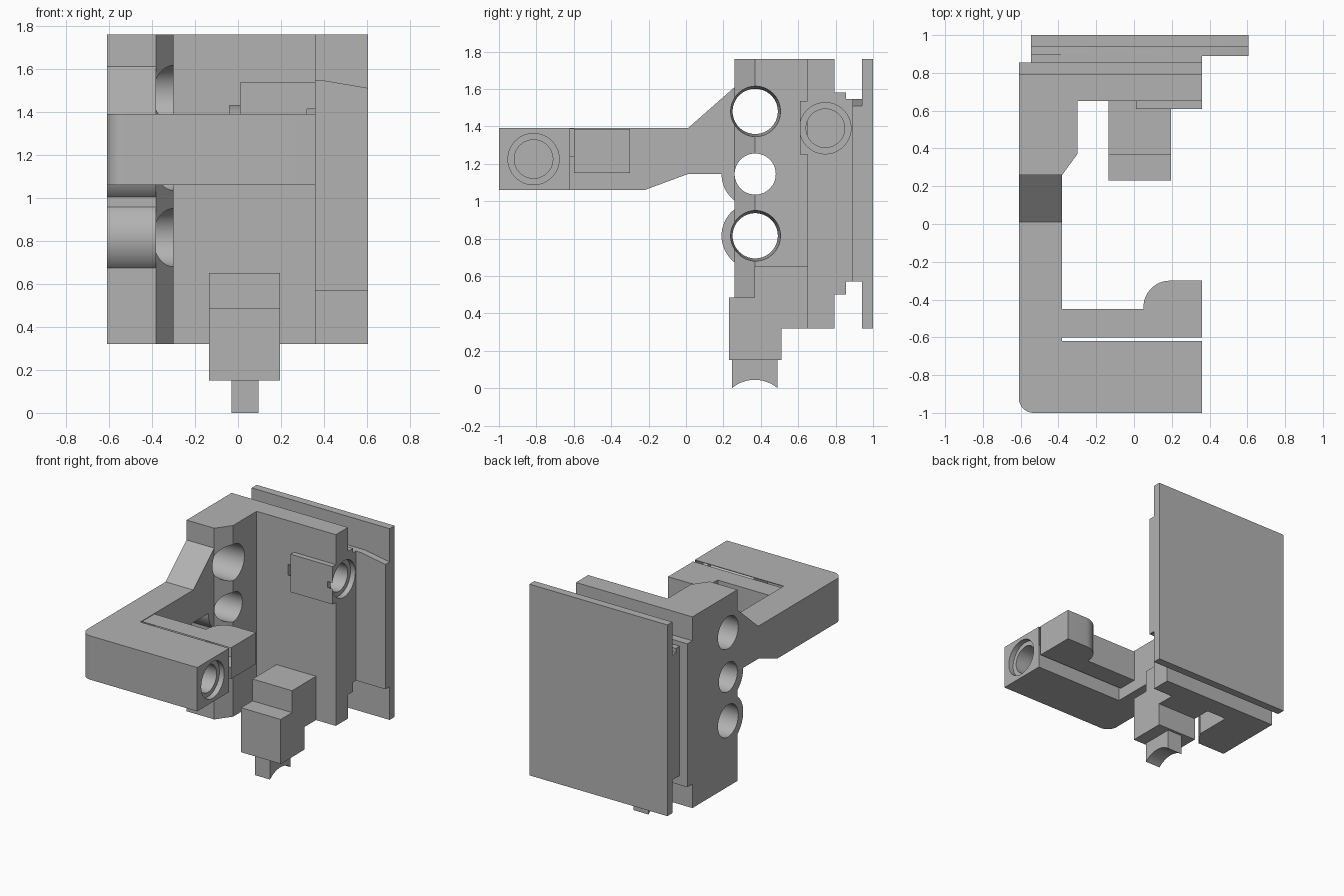
import bpy, bmesh, math
from mathutils import Matrix, Vector

cube = bpy.data.objects.get("Cube")
if cube:
    bpy.data.objects.remove(cube, do_unlink=True)

grey = bpy.data.materials.new("plain_grey")
grey.use_nodes = True
COLOUR = (0.45, 0.45, 0.45, 1)
grey.diffuse_color = COLOUR
grey.node_tree.nodes["Principled BSDF"].inputs["Base Color"].default_value = COLOUR


def make_object(name, bm):
    bmesh.ops.recalc_face_normals(bm, faces=bm.faces)
    mesh = bpy.data.meshes.new(name)
    bm.to_mesh(mesh)
    bm.free()
    mesh.materials.append(grey)
    ob = bpy.data.objects.new(name, mesh)
    bpy.context.scene.collection.objects.link(ob)
    return ob


def prism(name, axis, outline, low, high):
    """Extrude an outline (the two other axes, in xyz order) along an axis."""
    bm = bmesh.new()
    verts = []
    for a, b in outline:
        co = [a, b]
        co.insert("xyz".index(axis), low)
        verts.append(bm.verts.new(co))
    face = bm.faces.new(verts)
    ext = bmesh.ops.extrude_face_region(bm, geom=[face])["geom"]
    shift = Vector([high - low if c == axis else 0 for c in "xyz"])
    bmesh.ops.translate(bm, vec=shift,
                        verts=[g for g in ext if isinstance(g, bmesh.types.BMVert)])
    return make_object(name, bm)


def box(name, x, y, z):
    return prism(name, "z", [(x[0], y[0]), (x[1], y[0]), (x[1], y[1]), (x[0], y[1])], *z)


def rod(name, x0, x1, y, z, r0, r1=None):
    """Cylinder or cone along x."""
    bm = bmesh.new()
    place = Matrix.Translation(((x0 + x1) / 2, y, z)) @ Matrix.Rotation(math.pi / 2, 4, "Y")
    bmesh.ops.create_cone(bm, cap_ends=True, segments=64, radius1=r0,
                          radius2=r0 if r1 is None else r1, depth=x1 - x0, matrix=place)
    return make_object(name, bm)


def arc(cx, cy, r, start, end, steps=12):
    angles = [math.radians(start + (end - start) * i / steps) for i in range(steps + 1)]
    return [(cx + r * math.cos(a), cy + r * math.sin(a)) for a in angles]


def combine(target, others, operation):
    """Apply a boolean with each helper, then discard the helper."""
    for other in others:
        other.hide_render = True
        mod = target.modifiers.new("combine", "BOOLEAN")
        mod.object, mod.operation, mod.solver = other, operation, "EXACT"
        bpy.context.view_layer.objects.active = target
        bpy.ops.object.modifier_apply(modifier=mod.name)
        bpy.data.objects.remove(other, do_unlink=True)


LEFT, INNER, RIGHT = -0.61, -0.38, 0.36

# Main body: front plate, chamfered side column and raised boss
body = prism("main_body", "z", [
    (LEFT, 0.26), (INNER, 0.26), (-0.30, 0.37), (-0.30, 0.65),
    (RIGHT, 0.65), (RIGHT, 0.795), (LEFT, 0.795)], 0.32, 1.76)
combine(body, [
    box("boss", (0.01, RIGHT), (0.61, 0.7), (1.25, 1.535)),
    box("rear_step", (LEFT, RIGHT), (0.75, 0.855), (0.50, 1.58)),
    # Swept arm root and the bulges around the lower two holes
    prism("arm_root", "x", [
        (-0.7, 1.06), (-0.22, 1.06), (0.01, 1.145), (0.3, 1.145),
        (0.3, 1.61), (0.26, 1.61), (0.01, 1.39), (-0.7, 1.39)], LEFT, INNER),
    rod("middle_bulge", LEFT, INNER, 0.37, 1.145, 0.18),
    rod("lower_bulge", LEFT, INNER, 0.37, 0.815, 0.18),
    # Front crossbar with one rounded corner
    prism("crossbar", "z", arc(LEFT + 0.08, -0.92, 0.08, 180, 270) + [
        (RIGHT, -1), (RIGHT, -0.62), (INNER, -0.62), (INNER, -0.5), (LEFT, -0.5)], 1.06, 1.39),
    # Pad behind the crossbar, hung from a thin bridge above a slot
    prism("clamp_pad", "z", [(INNER - 0.02, -0.60), (RIGHT, -0.60), (RIGHT, -0.30)]
          + arc(0.19, -0.44, 0.14, 90, 180) + [(0.05, -0.45), (INNER - 0.02, -0.45)],
          1.15, 1.385),
    box("pad_bridge", (INNER - 0.02, RIGHT), (-0.65, -0.58), (1.24, 1.385)),
], "UNION")

# Rear slide with sloping shoulders, and back plate
combine(body, [
    box("slide_neck", (-0.545, RIGHT), (0.84, 0.9), (0.57, 1.545)),
    prism("slide", "y", [(-0.545, 0.57), (0.605, 0.57), (0.605, 1.51), (0.40, 1.545),
                         (-0.34, 1.545), (-0.545, 1.51)], 0.89, 0.95),
    box("back_plate", (-0.545, 0.605), (0.94, 1.0), (0.32, 1.76)),
], "UNION")

# Holes through the column, then stepped bores in the crossbar and boss
cutters = [rod("taper_hole", -0.63, -0.28, 0.37, z, 0.12, 0.136) for z in (1.48, 0.815)]
cutters.append(rod("straight_hole", -0.63, -0.28, 0.37, 1.145, 0.11))
for y, z in ((-0.815, 1.225), (0.745, 1.39)):
    cutters += [rod("counterbore", RIGHT - 0.04, RIGHT + 0.02, y, z, 0.137),
                rod("bore", RIGHT - 0.4, RIGHT + 0.02, y, z, 0.103)]
combine(body, cutters, "DIFFERENCE")

# Lower bracket: stepped block with a saddle-ended foot
bracket = prism("lower_bracket", "x", [
    (0.23, 0.15), (0.51, 0.15), (0.51, 0.32), (0.65, 0.32), (0.65, 0.65),
    (0.365, 0.65), (0.365, 0.485), (0.23, 0.485)], -0.135, 0.195)
half, rise = 0.1225, 0.045
radius = (half ** 2 + rise ** 2) / (2 * rise)
sweep = math.degrees(math.asin(half / radius))
foot = prism("saddle_foot", "x", [(0.49, 0.15), (0.245, 0.15)]
             + arc(0.3675, rise - radius, radius, 90 + sweep, 90 - sweep), -0.03, 0.095)

# Smooth the bores and curves, keep the machined edges crisp
for ob in (body, bracket, foot):
    bpy.ops.object.select_all(action="DESELECT")
    ob.select_set(True)
    bpy.context.view_layer.objects.active = ob
    bpy.ops.object.shade_smooth_by_angle(angle=math.radians(20))
